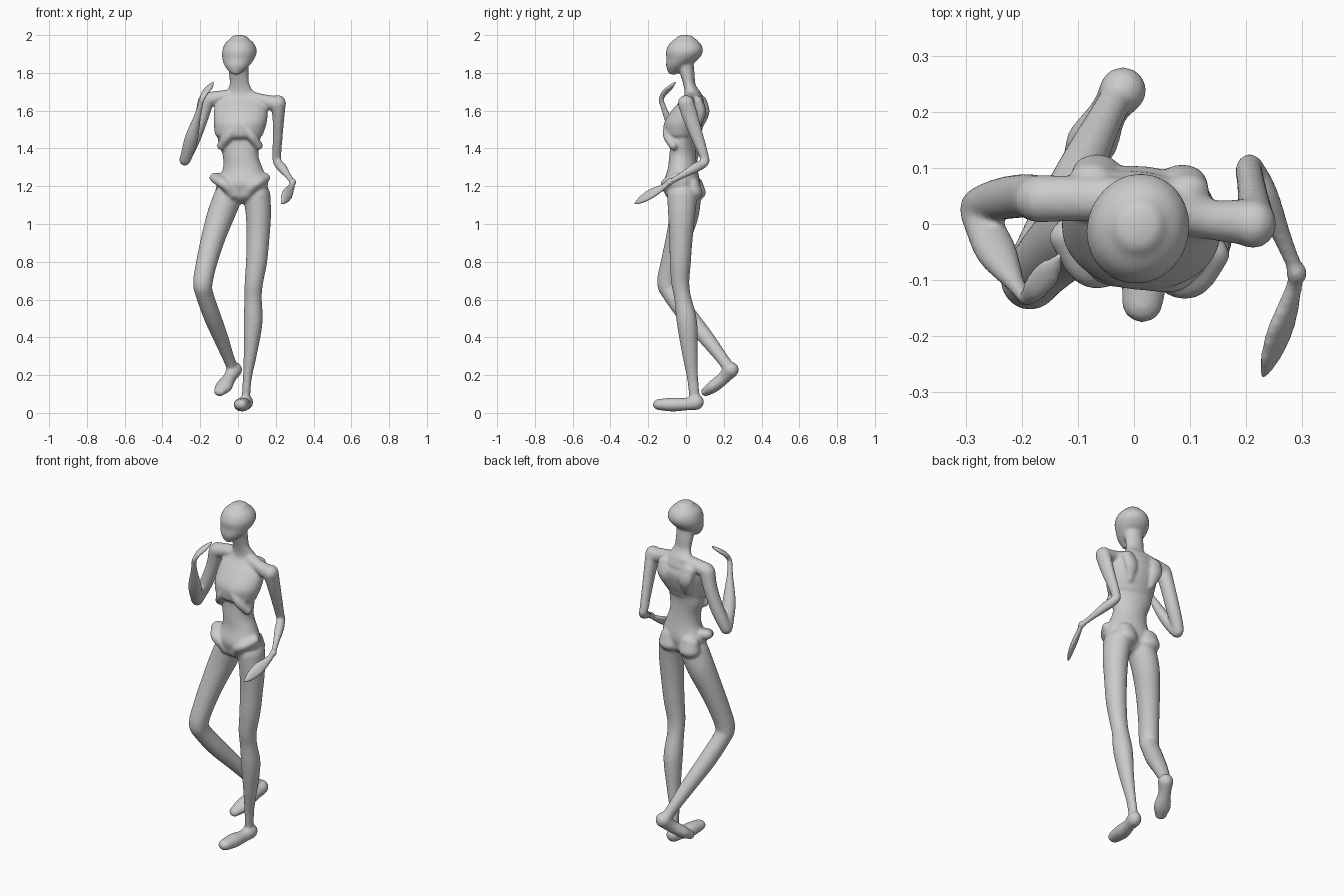
import bpy, bmesh, math
from mathutils import Vector

bm = bmesh.new()
SIDES, STEPS = 24, 6


def spline(p, t):
    """Catmull-Rom through stations (x, y, z, half width, half depth)."""
    i = min(int(t), len(p) - 2)
    u = t - i
    b, c = p[i], p[i + 1]
    a = p[i - 1] if i else [2 * m - n for m, n in zip(b, c)]
    d = p[i + 2] if i + 2 < len(p) else [2 * n - m for m, n in zip(b, c)]
    return [0.5 * (2 * q + (r - o) * u + (2 * o - 5 * q + 4 * r - s) * u * u
                   + (3 * q - o - 3 * r + s) * u ** 3) for o, q, r, s in zip(a, b, c, d)]


def loft(stations, wide=(1, 0, 0), upright=False, dome=1.0):
    """Closed, round-ended limb; rings follow the path or stay level."""
    n = (len(stations) - 1) * STEPS
    pts = [spline(stations, k / STEPS) for k in range(n + 1)]
    cen = [Vector(p[:3]) for p in pts]
    rows = []
    for k, p in enumerate(pts):
        tan = (cen[min(k + 1, n)] - cen[max(k - 1, 0)]).normalized()
        if upright:
            tan = Vector((0, 0, math.copysign(1, tan.z)))
        w = Vector(wide)
        w = (w - tan * w.dot(tan)).normalized()
        v = tan.cross(w)
        new = [(cen[k], w, v, p[3], p[4])]
        if k in (0, n):
            sgn = -1 if k == 0 else 1
            for j in range(1, 6):
                f = math.radians(j * 16.5)
                new.append((cen[k] + tan * sgn * dome * min(p[3], p[4]) * math.sin(f),
                            w, v, p[3] * math.cos(f), p[4] * math.cos(f)))
            if k == 0:
                new.reverse()
        rows += new
    rings = []
    for c, w, v, a, b in rows:
        rings.append([bm.verts.new(c + w * a * math.cos(q) + v * b * math.sin(q))
                      for q in (2 * math.pi * m / SIDES for m in range(SIDES))])
    for r0, r1 in zip(rings, rings[1:]):
        for m in range(SIDES):
            e = (m + 1) % SIDES
            bm.faces.new((r0[m], r0[e], r1[e], r1[m]))
    bm.faces.new(rings[0][::-1])
    bm.faces.new(rings[-1])


# Head and neck
loft([(-.012, -.067, 1.80, .03, .026), (-.006, -.045, 1.835, .064, .06),
      (.002, -.018, 1.875, .085, .086), (.008, -.008, 1.915, .091, .099),
      (.008, -.005, 1.955, .077, .083), (.008, -.004, 1.985, .045, .048)],
     (1, -.3, 0), True, .35)
loft([(.002, -.005, 1.85, .055, .045), (.004, .008, 1.79, .052, .038),
      (.008, .018, 1.74, .053, .032), (.012, .035, 1.695, .075, .042),
      (.012, .04, 1.65, .10, .055)], (1, -.12, 0), True, .5)

# Chest and abdomen
loft([(.015, .03, 1.665, .12, .045), (.015, .018, 1.61, .142, .085),
      (.012, -.012, 1.54, .142, .102), (.006, -.025, 1.48, .13, .09)],
     (1, -.12, 0), True, .5)
loft([(.005, -.012, 1.50, .118, .072), (.006, -.015, 1.43, .112, .066),
      (.014, -.018, 1.36, .096, .07), (.026, -.018, 1.29, .108, .078),
      (.024, -.022, 1.22, .138, .094), (.022, -.02, 1.17, .125, .085)],
     (1, -.2, 0), True, .75)

# Ribs, shoulder blades, hip crests and buttocks, in left/right pairs
for s in (-1, 1):
    def at(x, y, z, a, b):
        return (.01 + s * x, y - .12 * s * x, z, a, b)
    loft([at(.018, -.092, 1.52, .026, .026), at(.062, -.088, 1.465, .026, .026),
          at(.098, -.055, 1.415, .024, .024)], (0, 1, 0))
    loft([at(.085, .07, 1.65, .04, .03), at(.075, .088, 1.59, .04, .027),
          at(.065, .062, 1.52, .022, .022)])
    loft([at(.125, -.03, 1.245, .028, .04), at(.085, -.085, 1.215, .03, .04),
          at(.035, -.075, 1.16, .03, .03)], (0, 0, 1))
    loft([at(.068, .04, 1.215, .055, .04), at(.07, .045, 1.165, .062, .052)], dome=.8)

# Shoulder girdle
loft([(-.17, .045, 1.655, .043, .042), (-.09, .045, 1.672, .04, .035), (.015, .04, 1.68, .04, .035),
      (.12, .01, 1.655, .035, .035), (.205, .003, 1.635, .042, .042)], (0, 1, 0), dome=.7)

# Raised leg and its foot
loft([(-.055, .0, 1.14, .075, .08), (-.09, -.01, 1.05, .073, .077),
      (-.13, -.04, .93, .064, .066), (-.165, -.075, .80, .056, .058),
      (-.186, -.098, .69, .052, .055), (-.178, -.075, .63, .047, .05),
      (-.14, .005, .52, .046, .05), (-.092, .105, .40, .04, .042),
      (-.05, .19, .29, .031, .033), (-.026, .232, .23, .03, .032)])
loft([(-.02, .238, .228, .042, .042), (-.045, .20, .185, .034, .034),
      (-.075, .145, .14, .046, .033), (-.098, .105, .112, .032, .024)], (1, -.3, 0))

# Standing leg and its foot
loft([(.10, -.02, 1.15, .072, .08), (.108, -.023, 1.05, .067, .072),
      (.106, -.026, .93, .061, .062), (.098, -.03, .80, .056, .056),
      (.084, -.03, .69, .049, .048), (.08, -.018, .61, .046, .045),
      (.08, .005, .48, .05, .054), (.066, .02, .32, .036, .042),
      (.05, .034, .19, .024, .03), (.042, .045, .09, .022, .028)])
loft([(.042, .05, .056, .038, .042), (.035, .0, .046, .034, .033),
      (.022, -.07, .044, .043, .037), (.015, -.14, .044, .037, .03)], dome=1.2)

# Lowered arm and its hand
loft([(.212, .0, 1.64, .042, .044), (.214, .022, 1.57, .032, .042),
      (.210, .06, 1.46, .026, .034), (.205, .095, 1.36, .024, .025),
      (.21, .098, 1.325, .023, .023), (.233, .05, 1.298, .025, .026),
      (.265, -.025, 1.255, .017, .017), (.29, -.085, 1.222, .014, .014)])
loft([(.29, -.086, 1.224, .019, .019), (.29, -.09, 1.22, .019, .019)])
loft([(.29, -.09, 1.218, .013, .012), (.28, -.13, 1.19, .022, .014),
      (.262, -.185, 1.16, .034, .015), (.245, -.235, 1.13, .027, .012),
      (.231, -.268, 1.108, .009, .008)], (.6, 0, -.8))

# Bent arm and its hand
loft([(-.17, .045, 1.65, .043, .042), (-.195, .05, 1.56, .037, .04),
      (-.235, .045, 1.45, .036, .038), (-.27, .035, 1.37, .032, .034),
      (-.282, .026, 1.337, .029, .03), (-.27, .0, 1.37, .033, .032),
      (-.245, -.05, 1.46, .036, .03), (-.212, -.105, 1.58, .018, .018),
      (-.193, -.132, 1.655, .014, .014)], (1, .3, 0))
loft([(-.192, -.134, 1.655, .014, .013), (-.178, -.118, 1.69, .023, .013),
      (-.155, -.088, 1.72, .025, .012), (-.132, -.058, 1.748, .008, .008)], (.8, -.6, 0))

# Merge every part into one smooth skin
mesh = bpy.data.meshes.new("mannequin_body")
bmesh.ops.recalc_face_normals(bm, faces=bm.faces)
bm.to_mesh(mesh)
bm.free()
body = bpy.data.objects.new("mannequin_body", mesh)
bpy.context.collection.objects.link(body)
rm = body.modifiers.new("skin", 'REMESH')
rm.mode = 'VOXEL'
rm.voxel_size = .0065
rm.use_smooth_shade = True
sm = body.modifiers.new("soften", 'SMOOTH')
sm.factor = .5
sm.iterations = 10
